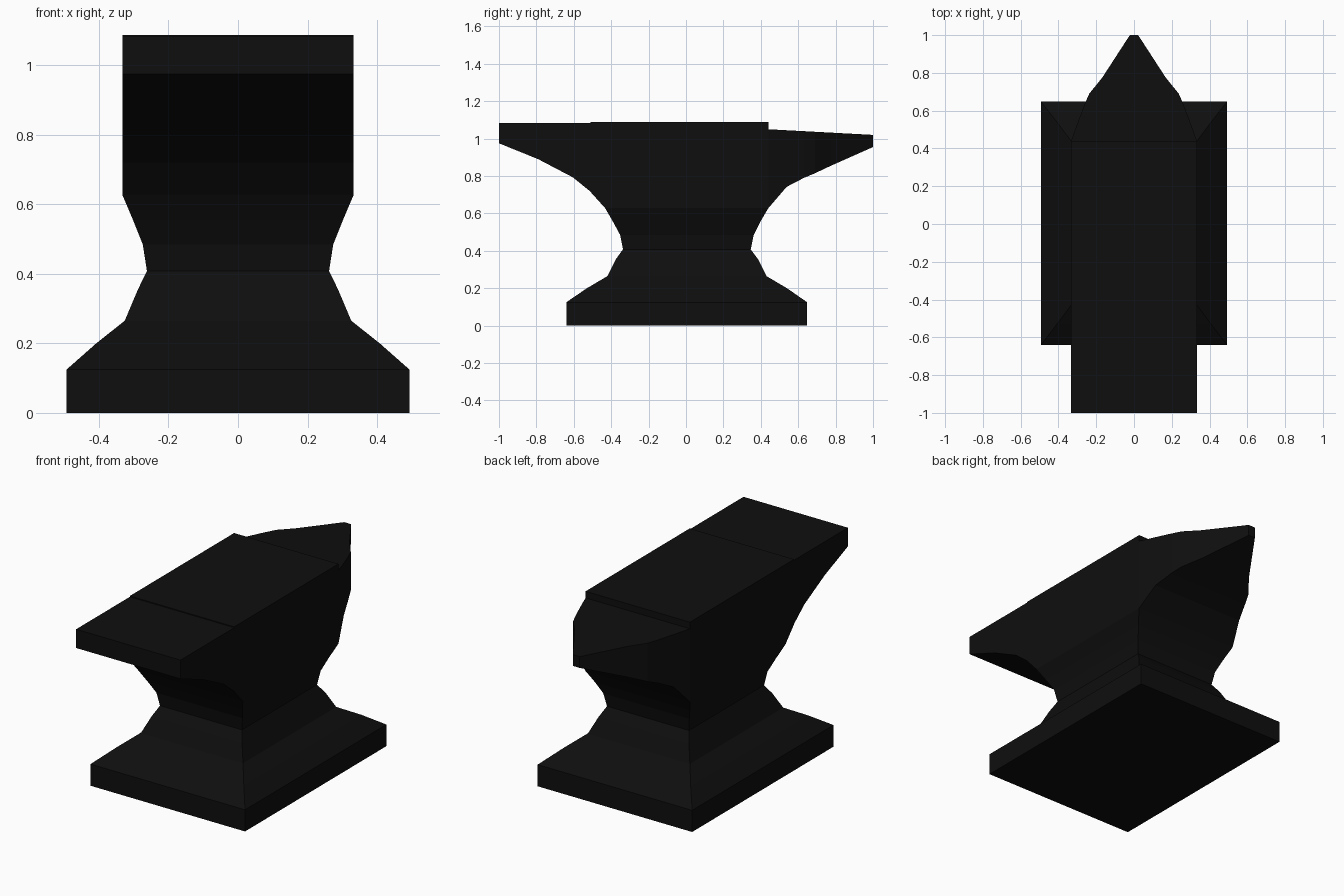
import bpy, bmesh
from mathutils import Vector

if "Cube" in bpy.data.objects:
    bpy.data.objects.remove(bpy.data.objects["Cube"])

steel = bpy.data.materials.new("black_steel")
steel.diffuse_color = (0.0045, 0.0045, 0.0045, 1)
steel.use_nodes = True
steel.node_tree.nodes["Principled BSDF"].inputs["Base Color"].default_value = steel.diffuse_color


def loft(rings):
    """Skin a list of four-cornered rings into a closed solid."""
    bm = bmesh.new()
    loops = [[bm.verts.new(p) for p in ring] for ring in rings]
    for a, b in zip(loops, loops[1:]):
        for i in range(4):
            j = (i + 1) % 4
            bm.faces.new((a[i], a[j], b[j], b[i]))
    bm.faces.new(loops[0])
    bm.faces.new(loops[-1])
    bmesh.ops.recalc_face_normals(bm, faces=bm.faces)
    return bm


def finish(bm, name):
    mesh = bpy.data.meshes.new(name)
    bm.to_mesh(mesh)
    bm.free()
    mesh.materials.append(steel)
    bpy.context.collection.objects.link(bpy.data.objects.new(name, mesh))


def top_faces(bm):
    return [f for f in bm.faces if f.normal.z > 0.99 and f.calc_center_median().z > 1.08]


def extrude_down(bm, faces, dz):
    new = bmesh.ops.extrude_face_region(bm, geom=faces)["geom"]
    bmesh.ops.translate(bm, vec=(0, 0, dz),
                        verts=[g for g in new if isinstance(g, bmesh.types.BMVert)])


# Body: foot, waist and heel, as z, half width, front y, back y
W = 0.333
profile = [
    (0, 0.493, -0.64, 0.648), (0.125, 0.493, -0.64, 0.648),
    (0.20, 0.408, -0.53, 0.54), (0.265, 0.326, -0.42, 0.43),
    (0.355, 0.288, -0.375, 0.385), (0.408, 0.262, -0.337, 0.346),
    (0.485, 0.274, -0.352, 0.362), (0.555, 0.302, -0.39, 0.397),
    (0.628, W, -0.432, 0.44), (0.72, W, -0.515, 0.44),
    (0.793, W, -0.605, 0.44), (0.89, W, -0.79, 0.44),
    (0.975, W, -1, 0.44), (1.05, W, -1, 0.44), (1.083, W, -1, 0.44)]
body = loft([[(-w, a, z), (w, a, z), (w, b, z), (-w, b, z)] for z, w, a, b in profile])

# Cut the top for the raised face plate and the square hole
for co, no in (((0, -0.51, 0), (0, 1, 0)), ((0, -0.61, 0), (0, 1, 0)),
               ((0, -0.69, 0), (0, 1, 0)), ((-0.075, 0, 0), (1, 0, 0)),
               ((-0.005, 0, 0), (1, 0, 0))):
    tops = top_faces(body)
    geom = set(tops)
    for f in tops:
        geom.update(f.edges)
        geom.update(f.verts)
    bmesh.ops.bisect_plane(body, geom=list(geom), plane_co=co, plane_no=no)
    body.normal_update()
hole = [f for f in top_faces(body)
        if (f.calc_center_median() - Vector((-0.04, -0.65, 1.083))).length < 0.01]
extrude_down(body, hole, -0.1)
body.normal_update()
plate = [f for f in top_faces(body) if f.calc_center_median().y > -0.5]
extrude_down(body, plate, 0.005)
body.normal_update()

# Open the end wall where the horn joins
joint = [f for f in body.faces
         if f.normal.y > 0.99 and 0.64 < f.calc_center_median().z < 1.05]
bmesh.ops.delete(body, geom=joint, context='FACES_ONLY')
finish(body, "anvil_body")

# Horn: y, half width, underside z; the top slopes down to the tip
stations = [(0.44, W, 0.628), (0.538, 0.298, 0.742), (0.63, 0.263, 0.79),
            (0.69, 0.237, 0.815), (0.775, 0.168, 0.855), (1.0, 0.022, 0.955)]
rings = []
for y, w, low in stations:
    high = 1.05 - 0.03 * (y - 0.44) / 0.56
    rings.append([(-w, y, low), (w, y, low), (w, y, high), (-w, y, high)])
horn = loft(rings)
bmesh.ops.delete(horn, geom=[f for f in horn.faces if f.normal.y < -0.99], context='FACES_ONLY')
finish(horn, "horn")
